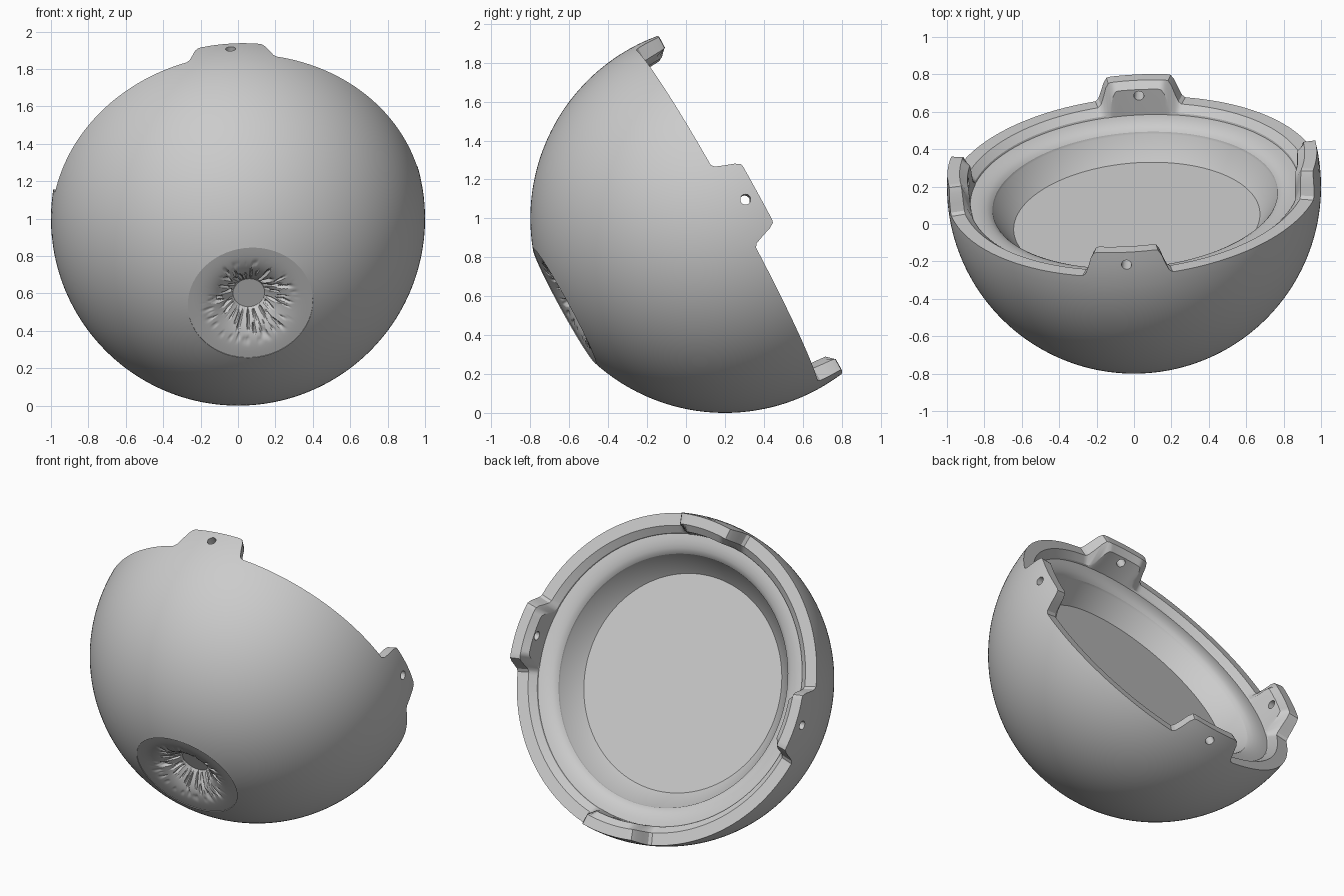
import bpy, bmesh, math
from mathutils import Vector, Matrix, noise

cube = bpy.data.objects.get("Cube")
if cube:
    bpy.data.objects.remove(cube)

# One plain grey for everything
grey = bpy.data.materials.new("plain_grey")
grey.use_nodes = True
COLOUR = (0.6, 0.6, 0.6, 1)
grey.diffuse_color = COLOUR
grey.node_tree.nodes["Principled BSDF"].inputs["Base Color"].default_value = COLOUR

# Tilted frame: local z points out of the open back
axis = Vector((-0.07, 0.877, 0.478)).normalized()
side = (Vector((1, 0, 0)) - axis * axis.x).normalized()
FRAME = Matrix((side, axis.cross(side), axis)).transposed().to_4x4()
FRAME.translation = (0, 0.2, 1)

COLUMNS = 360
ROLL = -0.035
TAB = 0.142
IRIS_R = 0.335
QUARTER = math.pi / 2


def ease(t):
    t = min(max(t, 0), 1)
    return t * t * (3 - 2 * t)


def tab_offset(angle):
    """Distance along the rim from the middle of the nearest tab."""
    return abs((angle - ROLL + QUARTER / 2) % QUARTER - QUARTER / 2)


def rim_height(a):
    return TAB * (1 - ease(ease((a - 0.155) / 0.1)))


def revolve(name, profile, closed_end):
    """Spin an angle-dependent profile of (radius, height) whose ends are flat caps."""
    bm = bmesh.new()
    rings = []
    for i in range(COLUMNS):
        ang = math.tau * i / COLUMNS
        rings.append([bm.verts.new((r * math.cos(ang), r * math.sin(ang), h))
                      for r, h in profile(ang)])
    for i, ring in enumerate(rings):
        nxt = rings[(i + 1) % COLUMNS]
        for j in range(len(ring) - 1):
            bm.faces.new((ring[j], nxt[j], nxt[j + 1], ring[j + 1]))
    bm.faces.new([ring[0] for ring in reversed(rings)])
    if closed_end:
        bm.faces.new([ring[-1] for ring in rings])
    bm.transform(FRAME)
    bmesh.ops.recalc_face_normals(bm, faces=bm.faces)
    mesh = bpy.data.meshes.new(name)
    bm.to_mesh(mesh)
    bm.free()
    mesh.materials.append(grey)
    obj = bpy.data.objects.new(name, mesh)
    bpy.context.collection.objects.link(obj)
    return obj


def shell_profile(ang):
    a = tab_offset(ang)
    top = rim_height(a)
    lip = rim_height(a + 0.035) - 0.035
    # Iris socket
    pts = [(0.2, -0.78), (IRIS_R, -0.78)]
    # Round outside, from the socket edge to the rim and tabs
    start, end = -math.acos(IRIS_R), -0.06
    for k in range(41):
        lat = start + (end - start) * k / 40
        pts.append((math.cos(lat), math.sin(lat)))
    for k in range(1, 5):
        h = math.sin(end) + (top - math.sin(end)) * k / 4
        pts.append((math.sqrt(1 - h * h), h))
    # Flat rim, chamfer and inner wall
    pts += [(0.925, top), (0.885, lip), (0.882, (lip - 0.045) / 2 - 0.005)]
    # Hollow fillet down to the ledge
    for k in range(7):
        t = QUARTER * k / 6
        pts.append((0.76 + 0.12 * (1 - math.sin(t)), -0.10 + 0.055 * (1 - math.sin(t)) ** 0 * math.cos(t)))
    # Sloping wall and floor
    return pts + [(0.66, -0.215)]


def iris_profile(ang):
    pts = [(0.082, -0.83)]
    for k in range(25):
        r = 0.085 + (IRIS_R - 0.085) * k / 24
        h = -0.938 + 0.108 * ((IRIS_R - r) / 0.25) ** 3
        # Radial fibres, fading out towards both edges
        fade = ease((r - 0.085) / 0.03) * ease((0.27 - r) / 0.1)
        n = noise.noise(Vector((math.cos(ang) * 9, math.sin(ang) * 9, r * 14)))
        pts.append((r, h + 0.05 * fade * max(n - 0.08, 0)))
    return pts


shell = revolve("eyeball_shell", shell_profile, True)
iris = revolve("iris", iris_profile, False)

# Screw holes, one through each tab
for i in range(4):
    ang = ROLL + i * QUARTER
    out = Vector((math.cos(ang), math.sin(ang), 0))
    bpy.ops.mesh.primitive_cylinder_add(vertices=20, radius=0.027, depth=0.4)
    drill = bpy.context.object
    drill.name = f"hole_cutter_{i + 1}"
    place = out.to_track_quat("Z", "Y").to_matrix().to_4x4()
    place.translation = out * 0.94 + Vector((0, 0, 0.07))
    drill.matrix_world = FRAME @ place
    drill.hide_render = True
    cut = shell.modifiers.new("screw_hole", "BOOLEAN")
    cut.operation = "DIFFERENCE"
    cut.solver = "EXACT"
    cut.object = drill

# Bake the holes, drop the cutters
bpy.context.view_layer.update()
baked = bpy.data.meshes.new_from_object(shell.evaluated_get(bpy.context.evaluated_depsgraph_get()))
shell.modifiers.clear()
shell.data = baked
for obj in [o for o in bpy.data.objects if o.name.startswith("hole_cutter")]:
    bpy.data.objects.remove(obj)

# Smooth shading with crisp edges
bpy.ops.object.select_all(action="DESELECT")
for obj in (shell, iris):
    obj.select_set(True)
bpy.context.view_layer.objects.active = shell
bpy.ops.object.shade_smooth_by_angle(angle=math.radians(25))
